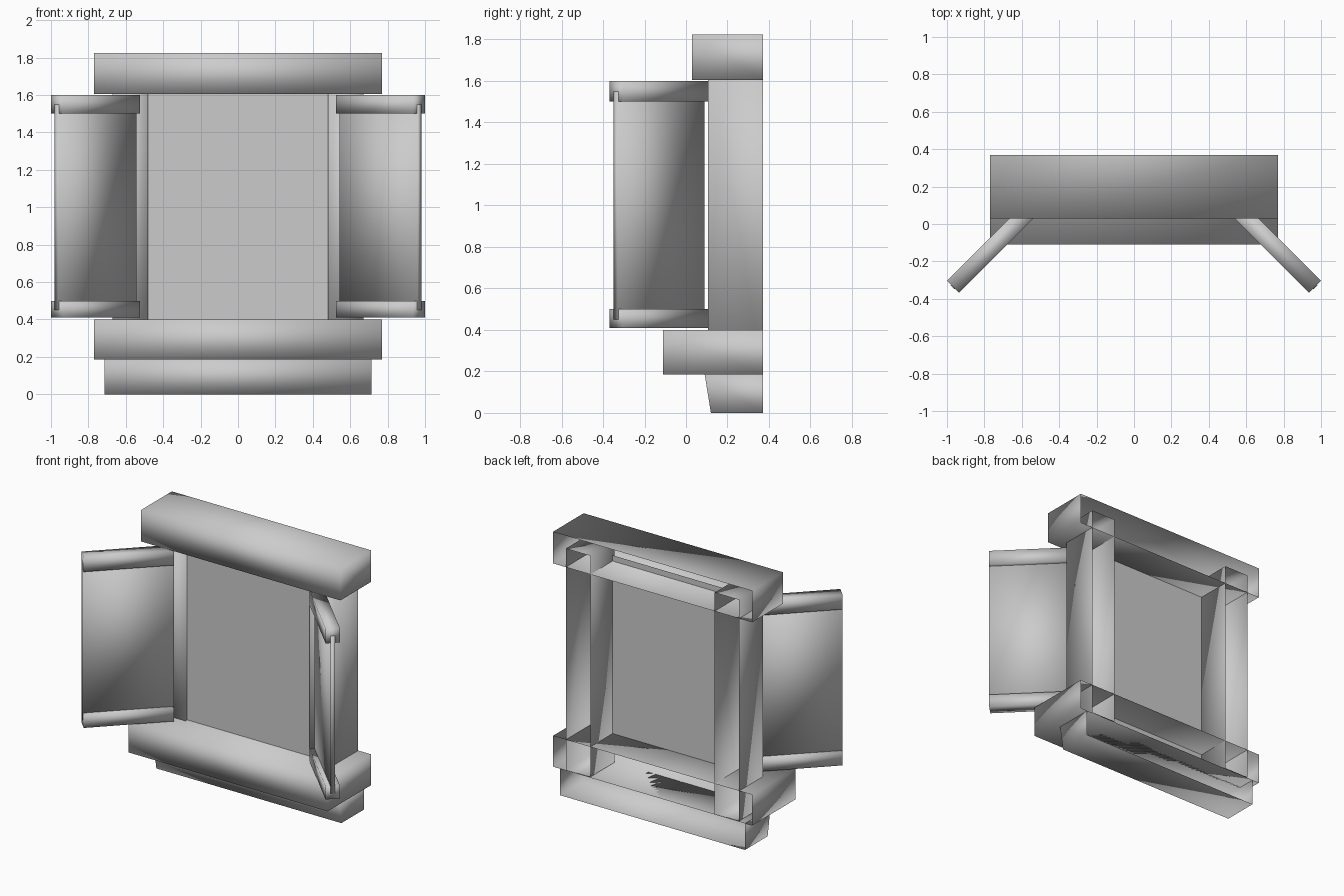
import bpy, bmesh, math
from mathutils import Matrix, Vector

if "Cube" in bpy.data.objects:
    bpy.data.objects.remove(bpy.data.objects["Cube"])


def box(name, x, y, z, open_back=True, matrix=None, slant=0.0):
    """Smooth-shaded box; optionally without a back, front slanted at the base."""
    bm = bmesh.new()
    bmesh.ops.create_cube(bm, size=1)
    for v in bm.verts:
        v.co = Vector([(r[0] + r[1]) / 2 + c * (r[1] - r[0])
                       for r, c in zip((x, y, z), v.co)])
    if slant:
        for v in bm.verts:
            if v.co.y < y[0] + 1e-4 and v.co.z < z[0] + 1e-4:
                v.co.y += slant
    if open_back:
        back = [f for f in bm.faces if f.normal.y > 0.9]
        bmesh.ops.delete(bm, geom=back, context='FACES')
    if matrix:
        bm.transform(matrix)
    for f in bm.faces:
        f.smooth = True
    mesh = bpy.data.meshes.new(name)
    bm.to_mesh(mesh)
    bm.free()
    obj = bpy.data.objects.new(name, mesh)
    bpy.context.collection.objects.link(obj)
    return obj


def mirror(obj):
    obj.modifiers.new("mirror", 'MIRROR').use_axis[0] = True


# Lintel, sill and base, all open at the wall side
box("lintel", (-.77, .77), (.03, .37), (1.605, 1.825))
box("sill", (-.77, .77), (-.11, .37), (.185, .40))
box("sill_base", (-.715, .715), (.09, .37), (0, .185), slant=.03)

# Side jambs reach into the lintel and sill
mirror(box("jambs", (.48, .67), (.105, .37), (.19, 1.735)))

# Window pane: single flat sheet
bpy.ops.mesh.primitive_plane_add(size=1, location=(0, .125, 1.0),
                                 rotation=(math.pi / 2, 0, 0))
pane = bpy.context.object
pane.name = "window_pane"
pane.scale = (.96, 1.29, 1)

# Open shutters, swung 45 degrees
swing = Matrix.Translation((.762, -.13, 0)) @ Matrix.Rotation(math.radians(-45), 4, 'Z')
mirror(box("shutter_panel", (-.295, .295), (-.015, .015), (.45, 1.55), False, swing))
for name, z in (("shutter_lower_rail", (.41, .50)), ("shutter_upper_rail", (1.50, 1.60))):
    mirror(box(name, (-.29, .29), (-.046, .046), z, False, swing))
